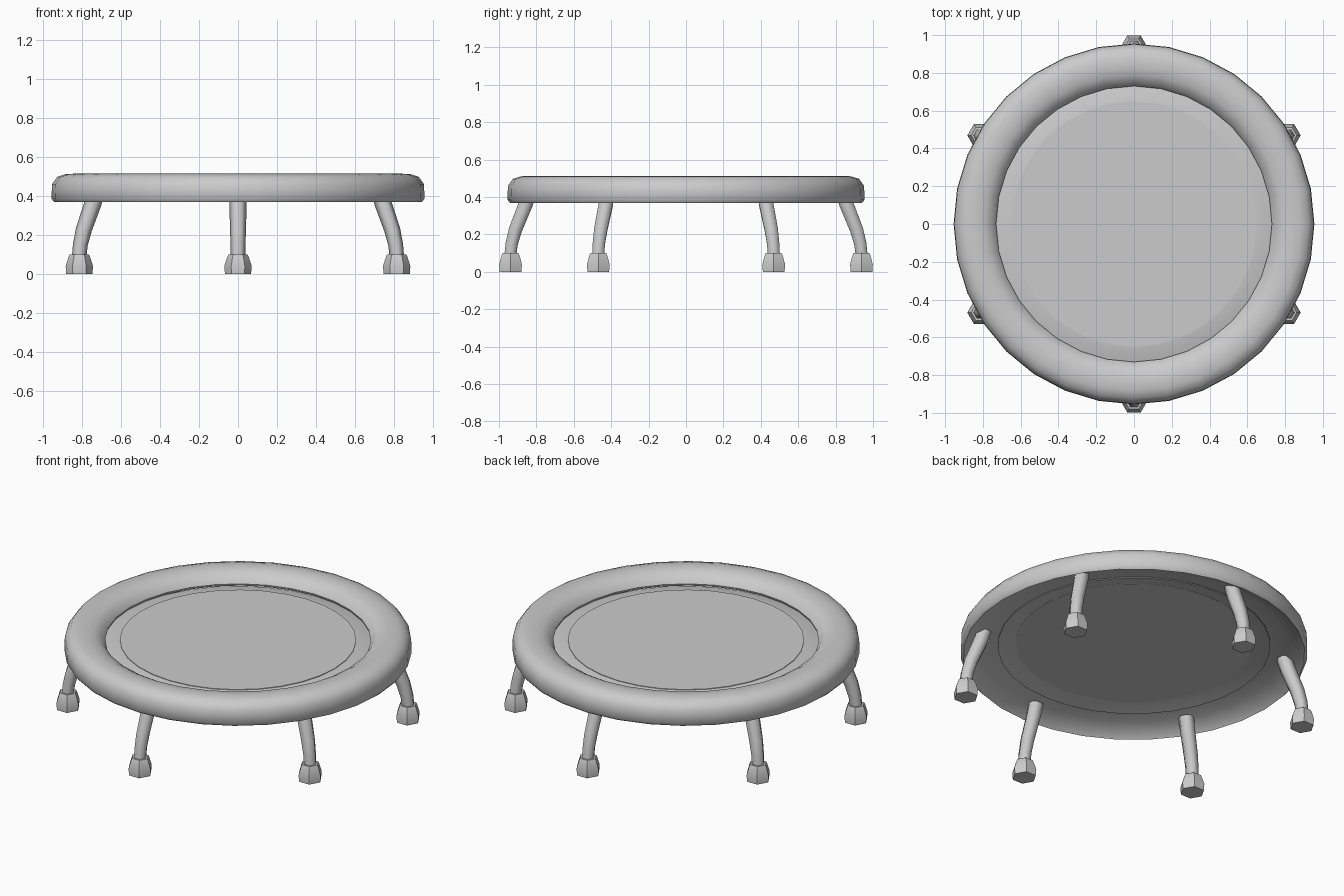
import bpy, bmesh, math

if "Cube" in bpy.data.objects:
    bpy.data.objects.remove(bpy.data.objects["Cube"])

SIDES = 32


def finish(bm, name, angle):
    bmesh.ops.remove_doubles(bm, verts=bm.verts, dist=1e-5)
    bmesh.ops.recalc_face_normals(bm, faces=bm.faces)
    me = bpy.data.meshes.new(name)
    bm.to_mesh(me)
    bm.free()
    ob = bpy.data.objects.new(name, me)
    bpy.context.collection.objects.link(ob)
    bpy.ops.object.select_all(action='DESELECT')
    bpy.context.view_layer.objects.active = ob
    ob.select_set(True)
    bpy.ops.object.shade_smooth_by_angle(angle=math.radians(angle))
    return ob


def lathe(name, profile, angle):
    """Spin a closed (radius, z) profile around the z axis."""
    bm = bmesh.new()
    vs = [bm.verts.new((r, 0, z)) for r, z in profile]
    es = [bm.edges.new((vs[i], vs[(i + 1) % len(vs)])) for i in range(len(vs))
          if profile[i][0] + profile[(i + 1) % len(vs)][0] > 0]
    bmesh.ops.spin(bm, geom=vs + es, cent=(0, 0, 0), axis=(0, 0, 1),
                   angle=math.tau, steps=SIDES, use_merge=False)
    return finish(bm, name, angle)


def hex_loft(name, stations, turn, angle):
    """Loft six-sided rings given as (distance out, z, radius, tilt)."""
    bm = bmesh.new()
    rings = []
    for out, z, r, tilt in stations:
        ring = []
        for i in range(6):
            a = i * math.tau / 6
            x, d = r * math.cos(a), r * math.sin(a)
            y = out + d * math.cos(tilt)
            h = z + d * math.sin(tilt)
            ring.append(bm.verts.new((x * math.cos(turn) - y * math.sin(turn),
                                      x * math.sin(turn) + y * math.cos(turn), h)))
        rings.append(ring)
    for a, b in zip(rings, rings[1:]):
        for i in range(6):
            j = (i + 1) % 6
            bm.faces.new((a[i], a[j], b[j], b[i]))
    bm.faces.new(rings[0][::-1])
    bm.faces.new(rings[-1])
    return finish(bm, name, angle)


# Padded rim cover with a hollowed underside
lathe("padded_rim", [(0.94, 0.367), (0.955, 0.385), (0.952, 0.46), (0.925, 0.497),
                     (0.885, 0.51), (0.84, 0.513), (0.79, 0.505), (0.75, 0.482),
                     (0.73, 0.45), (0.735, 0.437), (0.84, 0.42), (0.915, 0.39)], 50)

# Jumping mat
lathe("jumping_mat", [(0, 0.452), (0.65, 0.452), (0.65, 0.441), (0, 0.441)], 30)

# Sloping skirt joining the mat to the rim
lathe("mat_skirt", [(0.645, 0.449), (0.69, 0.444), (0.75, 0.428),
                    (0.75, 0.422), (0.69, 0.436), (0.645, 0.443)], 40)

# Six bent legs with rubber feet
for k in range(6):
    turn = k * math.tau / 6
    hex_loft(f"leg_{k + 1}", [(0.941, 0.07, 0.037, 0.0), (0.932, 0.15, 0.038, 0.15),
                              (0.912, 0.225, 0.041, 0.28), (0.858, 0.36, 0.044, 0.35),
                              (0.838, 0.425, 0.044, 0.2)], turn, 65)
    hex_loft(f"foot_{k + 1}", [(0.938, 0.0, 0.067, 0), (0.938, 0.04, 0.07, 0),
                               (0.938, 0.085, 0.056, 0), (0.938, 0.1, 0.049, 0)], turn, 40)
